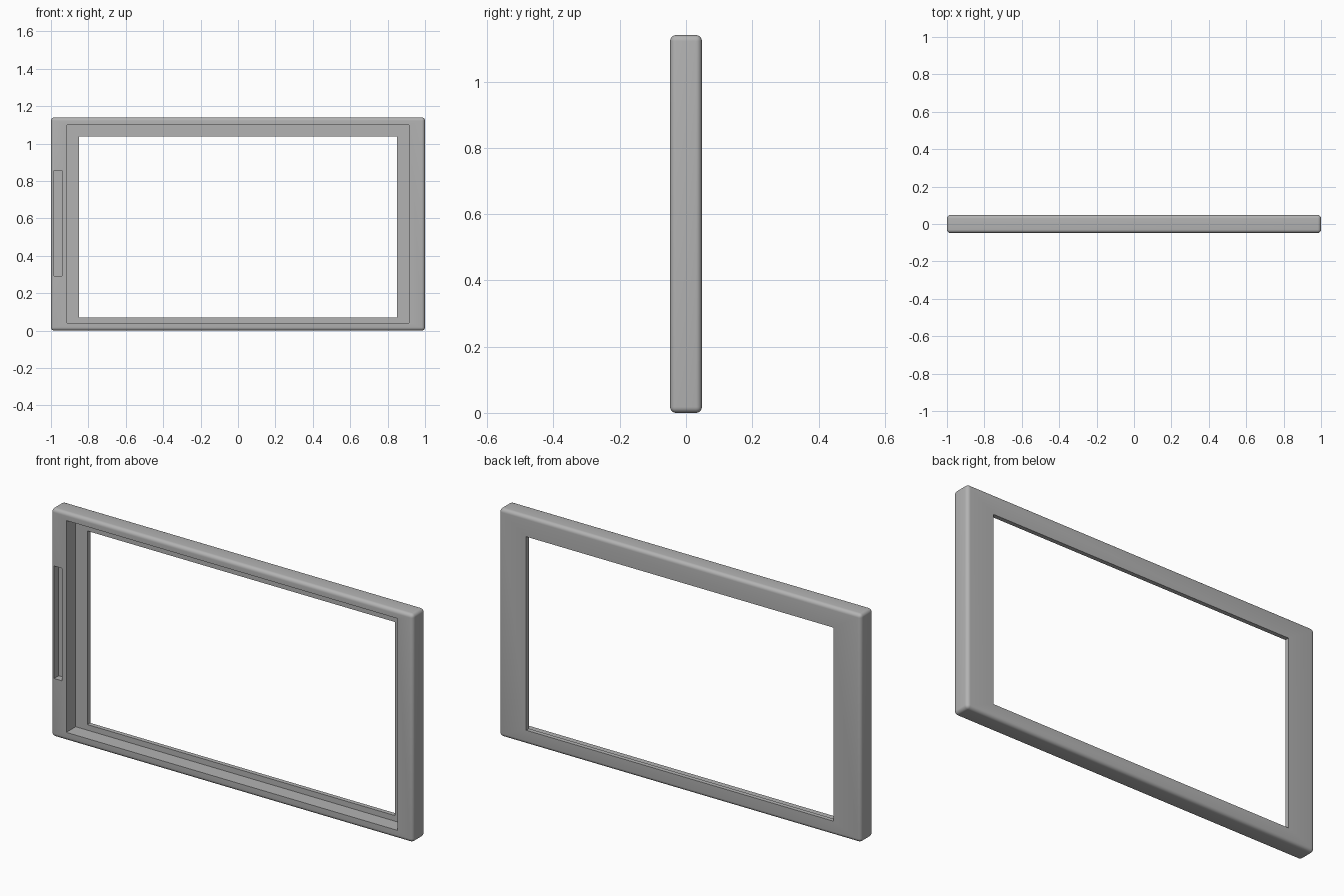
import bpy
import math

if "Cube" in bpy.data.objects:
    bpy.data.objects.remove(bpy.data.objects["Cube"], do_unlink=True)

grey = bpy.data.materials.new("mid grey plastic")
grey.use_nodes = True
GREY = (0.45, 0.45, 0.45, 1)
grey.diffuse_color = GREY
grey.node_tree.nodes["Principled BSDF"].inputs["Base Color"].default_value = GREY

HALF_DEPTH = 0.048


def box(name, x, y, z):
    """Box spanning the given (low, high) ranges."""
    spans = (x, y, z)
    bpy.ops.mesh.primitive_cube_add(size=1, location=[sum(s) / 2 for s in spans])
    ob = bpy.context.object
    ob.name = name
    ob.scale = [s[1] - s[0] for s in spans]
    bpy.ops.object.transform_apply(location=False, rotation=False, scale=True)
    ob.data.materials.append(grey)
    return ob


def cut(target, name, x, y, z):
    """Subtract a box from the target and discard the cutter."""
    cutter = box(name, x, y, z)
    cutter.hide_render = True
    mod = target.modifiers.new(name, 'BOOLEAN')
    mod.operation = 'DIFFERENCE'
    mod.solver = 'EXACT'
    mod.object = cutter
    bpy.context.view_layer.objects.active = target
    bpy.ops.object.modifier_apply(modifier=name)
    bpy.data.objects.remove(cutter, do_unlink=True)


# Rounded outer slab
frame = box("display_bezel_frame", (-1, 1), (-HALF_DEPTH, HALF_DEPTH), (0, 1.14))
bevel = frame.modifiers.new("rounded_edges", 'BEVEL')
bevel.width = 0.018
bevel.segments = 6
bpy.ops.object.modifier_apply(modifier=bevel.name)

# Front recess, leaving a thin lip at the back
cut(frame, "panel_recess", (-0.915, 0.915), (-0.2, 0.026), (0.042, 1.1))
# Window through the lip
cut(frame, "window_opening", (-0.85, 0.85), (-0.2, 0.2), (0.07, 1.037))
# Shallow slot in the side border
cut(frame, "side_slot", (-0.983, -0.94), (-0.2, -0.012), (0.293, 0.855))

# Smooth the rounded edges, keep the cut edges crisp
bpy.ops.object.select_all(action='DESELECT')
frame.select_set(True)
bpy.context.view_layer.objects.active = frame
bpy.ops.object.shade_smooth_by_angle(angle=math.radians(30))
